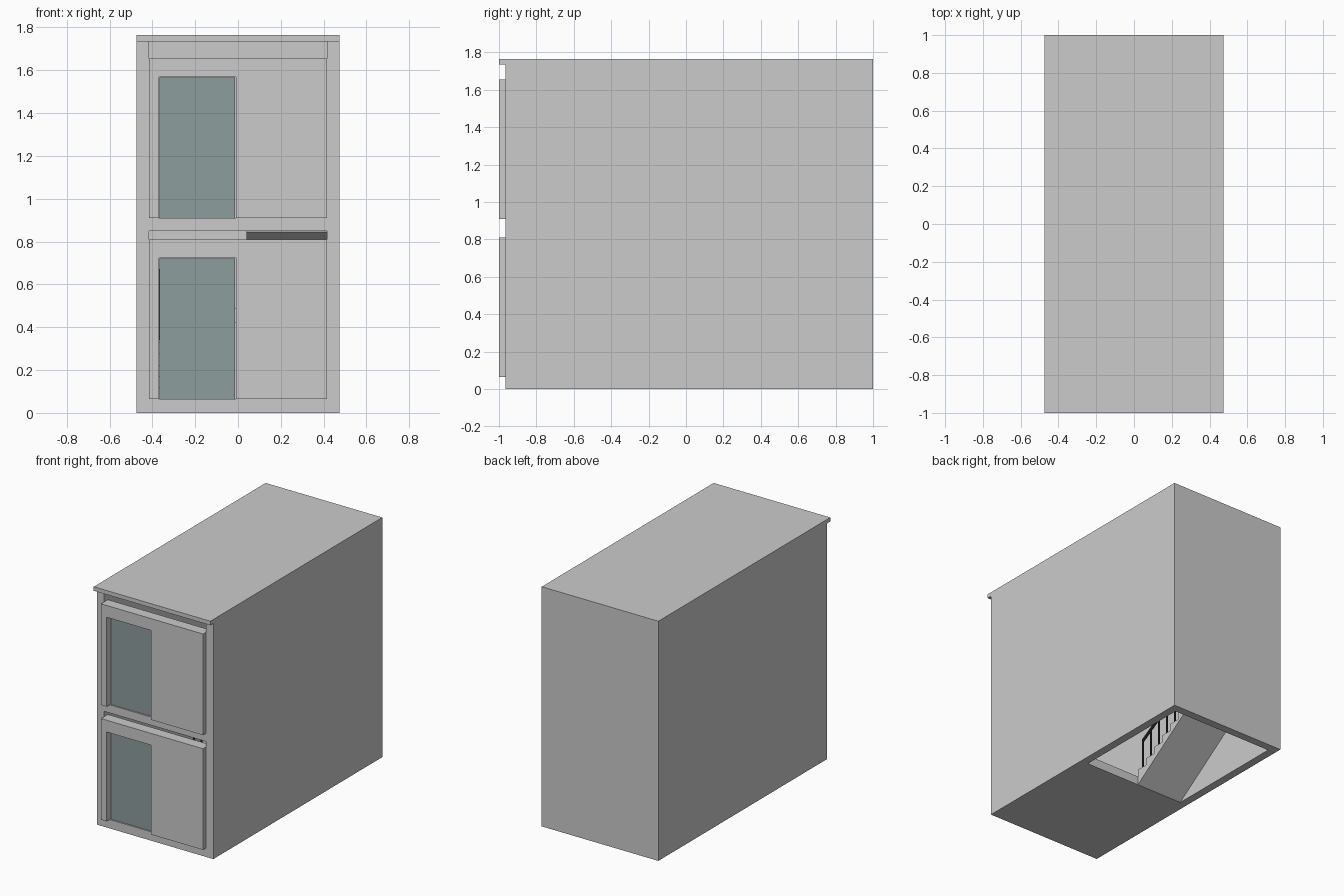
import bpy, bmesh
from mathutils import Vector

if "Cube" in bpy.data.objects:
    bpy.data.objects.remove(bpy.data.objects["Cube"])


def material(name, rgb):
    m = bpy.data.materials.new(name)
    m.diffuse_color = (*rgb, 1)
    m.use_nodes = True
    m.node_tree.nodes["Principled BSDF"].inputs["Base Color"].default_value = m.diffuse_color
    return m


GLASS = material("glass_blue_grey", (0.27, 0.34, 0.34))
METAL = material("dark_metal", (0.03, 0.03, 0.03))


def finish(bm, name, mat=None):
    bmesh.ops.recalc_face_normals(bm, faces=bm.faces)
    mesh = bpy.data.meshes.new(name)
    bm.to_mesh(mesh)
    bm.free()
    ob = bpy.data.objects.new(name, mesh)
    bpy.context.collection.objects.link(ob)
    if mat:
        mesh.materials.append(mat)
    return ob


def add_prism(bm, pts, offset):
    face = bm.faces.new([bm.verts.new(p) for p in pts])
    ext = bmesh.ops.extrude_face_region(bm, geom=[face])["geom"]
    verts = [v for v in ext if isinstance(v, bmesh.types.BMVert)]
    bmesh.ops.translate(bm, verts=verts, vec=Vector(offset))


def add_box(bm, x, y, z):
    pts = [(x[0], y[0], z[0]), (x[1], y[0], z[0]), (x[1], y[1], z[0]), (x[0], y[1], z[0])]
    add_prism(bm, pts, (0, 0, z[1] - z[0]))


def box(name, x, y, z, mat=None):
    bm = bmesh.new()
    add_box(bm, x, y, z)
    return finish(bm, name, mat)


IN, OUT = 0.415, 0.475          # inner and outer half width
FLOORS = (0.065, 0.91)          # floor surface heights
SLAB, LAND = 0.065, 0.4875      # slab thickness, landing height
STEPS, RUN = 8, 0.60
TREAD, RISE = RUN / (STEPS - 1), (FLOORS[1] - FLOORS[0]) / (2 * STEPS)

# Shell: U-shaped outer walls open at the front and below, plus roof
bm = bmesh.new()
add_prism(bm, [(-OUT, -0.965, 0), (-IN, -0.965, 0), (-IN, 0.94, 0), (IN, 0.94, 0),
               (IN, -0.965, 0), (OUT, -0.965, 0), (OUT, 1, 0), (-OUT, 1, 0)], (0, 0, 1.735))
finish(bm, "outer_walls")
box("roof", (-OUT, OUT), (-1, 1), (1.735, 1.765))

# Each storey: floor slab, front wall with doorway, glass door
for i, z in enumerate(FLOORS):
    bottom = (0, 0.85)[i]
    box(f"floor_{i}", (-IN, IN), (-0.965, 0), (bottom, z))
    top, door = z + 0.745, z + 0.658
    bm = bmesh.new()
    profile = [(-IN, z), (-0.37, z), (-0.37, door), (-0.01, door),
               (-0.01, z), (IN, z), (IN, top), (-IN, top)]
    add_prism(bm, [(x, -1, h) for x, h in profile], (0, 0.08, 0))
    finish(bm, f"front_wall_{i}")
    box(f"glass_door_{i}", (-0.367, -0.013), (-0.955, -0.94), (z, door - 0.003), GLASS)

# Half landing at the back
box("landing", (-IN, IN), (RUN, 0.94), (LAND - SLAB, LAND))


def flight(name, x, y0, direction, z0):
    # Stepped profile with a sloped underside
    pts = [(y0, z0 - SLAB)]
    for i in range(STEPS - 1):
        h = z0 + (i + 1) * RISE
        pts += [(y0 + direction * i * TREAD, h), (y0 + direction * (i + 1) * TREAD, h)]
    pts.append((y0 + direction * RUN, z0 + STEPS * RISE - SLAB))
    bm = bmesh.new()
    add_prism(bm, [(x[0], y, z) for y, z in pts], (x[1] - x[0], 0, 0))
    finish(bm, name + "_steps")
    # Railing on both sides: one post per step and a sloped handrail
    w, tall = 0.005, 0.23
    bm = bmesh.new()
    for rx in (x[0] + 0.04, x[1] - 0.025):
        ends = []
        for i in range(STEPS - 1):
            y, h = y0 + direction * (i + 0.3) * TREAD, z0 + (i + 1) * RISE
            add_box(bm, (rx - w, rx + w), (y - w, y + w), (h, h + tall))
            ends.append((y, h + tall))
        (ya, za), (yb, zb) = ends[0], ends[-1]
        add_prism(bm, [(rx - 0.008, ya, za - 0.008), (rx - 0.008, ya, za + 0.008),
                       (rx - 0.008, yb, zb + 0.008), (rx - 0.008, yb, zb - 0.008)], (0.016, 0, 0))
    finish(bm, name + "_railing", METAL)


flight("lower_flight", (-IN, -0.035), 0, 1, FLOORS[0])
flight("upper_flight", (0.04, IN), RUN, -1, LAND)
